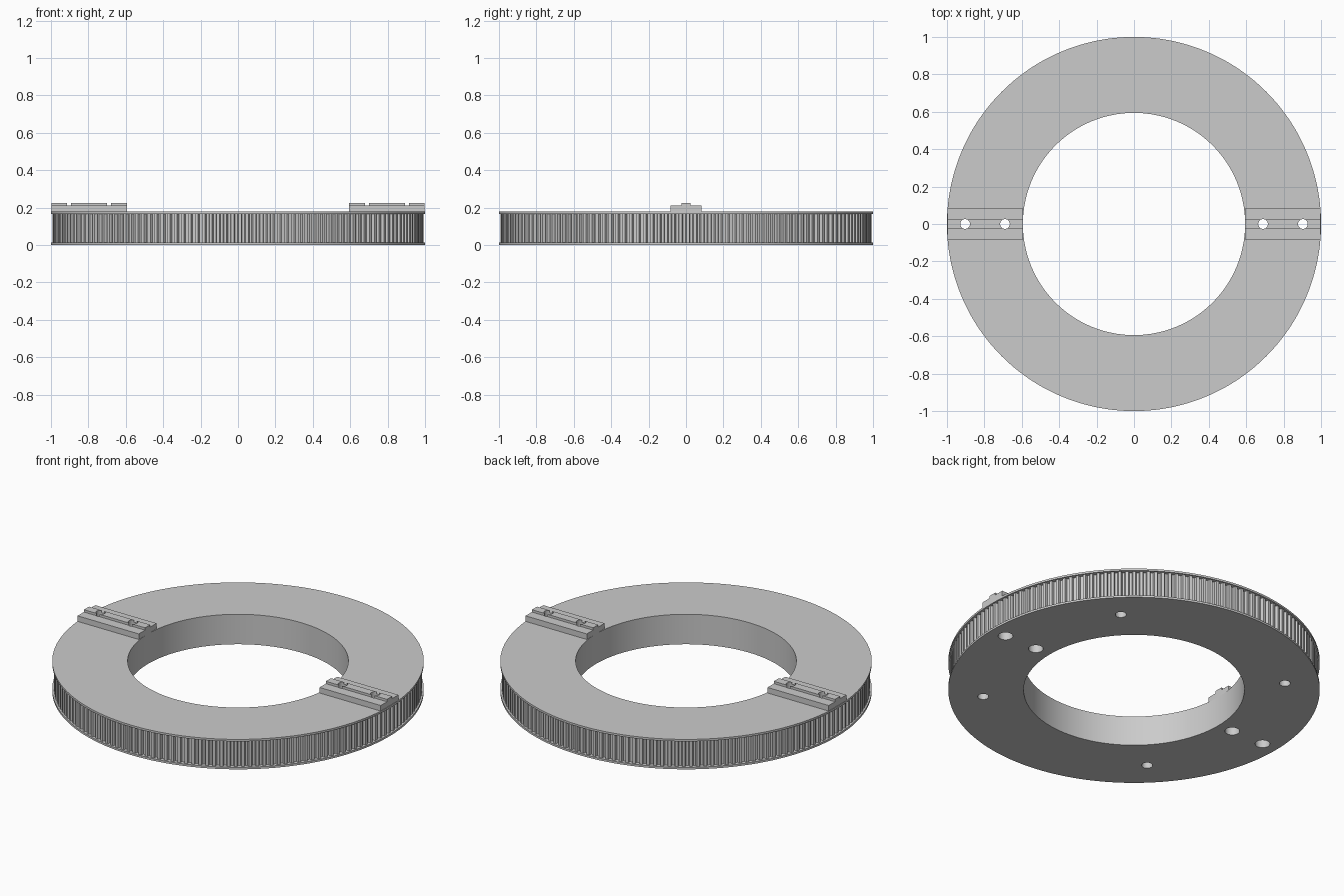
import bpy, bmesh, math

TEETH = 160
TOP = 0.178
BORE = 0.594

if "Cube" in bpy.data.objects:
    bpy.data.objects.remove(bpy.data.objects["Cube"])

grey = bpy.data.materials.new("plain grey")
grey.use_nodes = True
grey.diffuse_color = (0.6, 0.6, 0.6, 1)
grey.node_tree.nodes["Principled BSDF"].inputs["Base Color"].default_value = (0.6, 0.6, 0.6, 1)


def make_object(name, bm):
    bmesh.ops.recalc_face_normals(bm, faces=bm.faces)
    mesh = bpy.data.meshes.new(name)
    bm.to_mesh(mesh)
    bm.free()
    mesh.materials.append(grey)
    obj = bpy.data.objects.new(name, mesh)
    bpy.context.collection.objects.link(obj)
    return obj


def make_drill(name, spots, radius, z0, z1):
    """Upright cylinders at every spot, used to cut holes."""
    bm = bmesh.new()
    for x, y in spots:
        made = bmesh.ops.create_cone(bm, cap_ends=True, segments=32, radius1=radius,
                                     radius2=radius, depth=z1 - z0)
        bmesh.ops.translate(bm, verts=made["verts"], vec=(x, y, (z0 + z1) / 2))
    drill = make_object(name, bm)
    drill.hide_render = True
    return drill


def cut(obj, drills):
    bpy.ops.object.select_all(action="DESELECT")
    bpy.context.view_layer.objects.active = obj
    obj.select_set(True)
    for drill in drills:
        mod = obj.modifiers.new("holes", "BOOLEAN")
        mod.operation = "DIFFERENCE"
        mod.solver = "EXACT"
        mod.object = drill
        bpy.ops.object.modifier_apply(modifier=mod.name)
    bpy.ops.object.shade_smooth_by_angle(angle=math.radians(20))


# Toothed ring: a section swept round the axis, its belt track alternating tip and root
def make_ring():
    bm = bmesh.new()
    rip, root, lip = 0.991, 0.975, 0.012
    sections = []
    pitch = math.tau / TEETH
    for i in range(TEETH):
        for offset, r in ((0.05, rip), (0.45, rip), (0.58, root), (0.92, root)):
            a = (i + offset) * pitch
            profile = ((BORE, 0), (1, 0), (1, lip), (r, lip),
                       (r, TOP - lip), (1, TOP - lip), (1, TOP), (BORE, TOP))
            sections.append([bm.verts.new((q * math.cos(a), q * math.sin(a), z))
                             for q, z in profile])
    for k, here in enumerate(sections):
        after = sections[(k + 1) % len(sections)]
        for j in range(len(here)):
            n = (j + 1) % len(here)
            bm.faces.new((here[j], after[j], after[n], here[n]))
    return make_object("toothed_ring", bm)


# Clamp rail: stepped section extruded along x
def make_rail(name, side):
    bm = bmesh.new()
    half = ((0.083, TOP), (0.083, 0.211), (0.024, 0.211), (0.024, 0.225))
    profile = list(half) + [(-y, z) for y, z in reversed(half)]
    face = bm.faces.new([bm.verts.new((side * BORE, y, z)) for y, z in profile])
    made = bmesh.ops.extrude_face_region(bm, geom=[face])
    moved = [v for v in made["geom"] if isinstance(v, bmesh.types.BMVert)]
    bmesh.ops.translate(bm, verts=moved, vec=(side * 0.402, 0, 0))
    return make_object(name, bm)


# Hole positions
bolt_spots = [(s * x, 0) for s in (-1, 1) for x in (0.69, 0.903)]
d = 0.815 * math.sqrt(0.5)
pin_spots = [(sx * d, sy * d) for sx in (-1, 1) for sy in (-1, 1)]

bolt_drill = make_drill("bolt_drill", bolt_spots, 0.026, -0.05, 0.3)
head_drill = make_drill("bolt_head_drill", bolt_spots, 0.04, -0.05, 0.09)
pin_drill = make_drill("pin_drill", pin_spots, 0.03, -0.05, 0.11)

cut(make_ring(), [bolt_drill, head_drill, pin_drill])
for name, side in (("left_clamp_rail", 1), ("right_clamp_rail", -1)):
    cut(make_rail(name, side), [bolt_drill])

# Drills are no longer needed
for drill in (bolt_drill, head_drill, pin_drill):
    bpy.data.objects.remove(drill)
